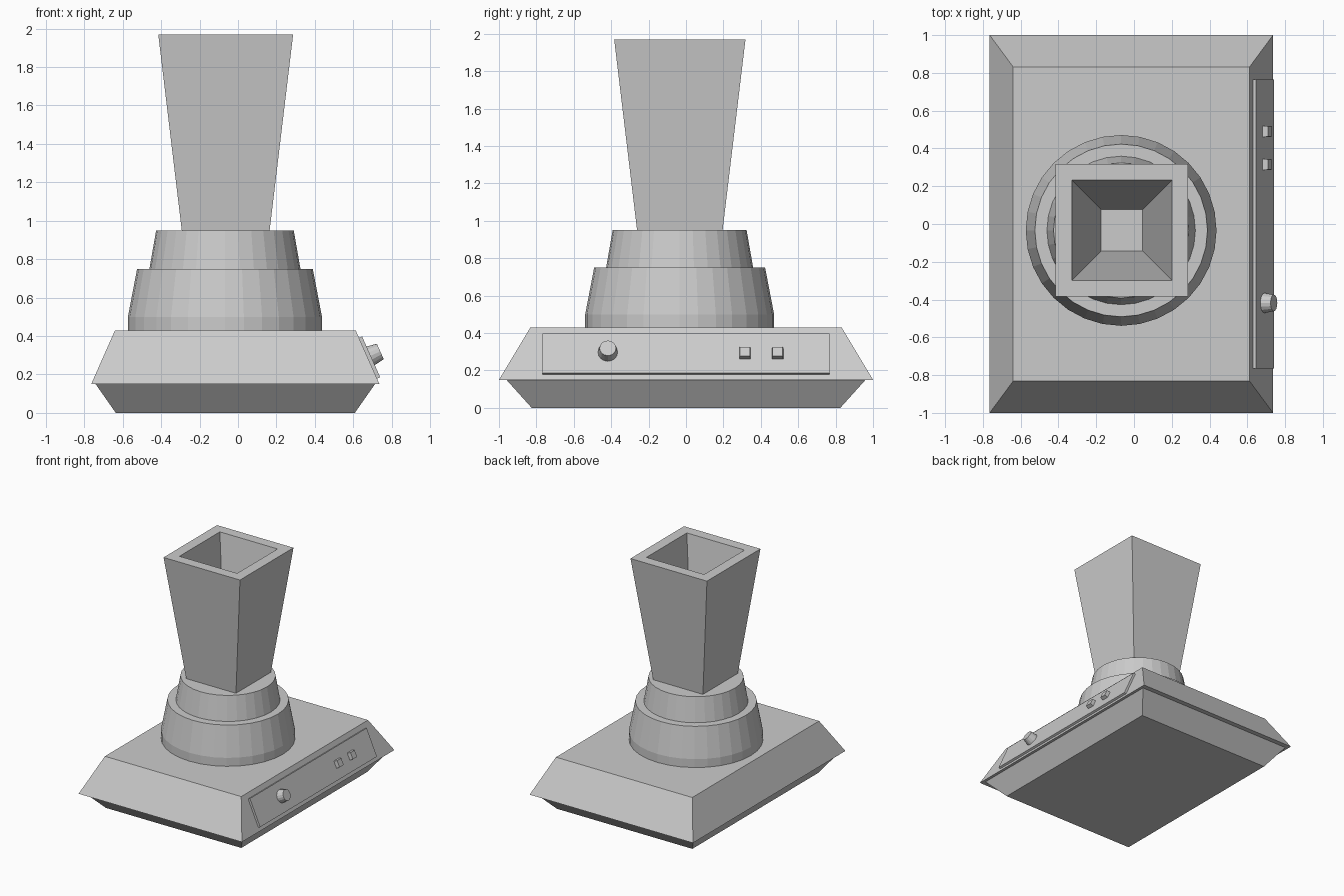
import bpy, bmesh, math
from mathutils import Matrix, Vector

if "Cube" in bpy.data.objects:
    bpy.data.objects.remove(bpy.data.objects["Cube"])


def loft(name, rings, matrix=Matrix()):
    """Skin a stack of matching rings and cap both ends."""
    bm = bmesh.new()
    loops = [[bm.verts.new(p) for p in ring] for ring in rings]
    n = len(loops[0])
    for a, b in zip(loops, loops[1:]):
        for i in range(n):
            j = (i + 1) % n
            bm.faces.new((a[i], a[j], b[j], b[i]))
    bm.faces.new(loops[0][::-1])
    bm.faces.new(loops[-1])
    bmesh.ops.recalc_face_normals(bm, faces=bm.faces)
    mesh = bpy.data.meshes.new(name)
    bm.to_mesh(mesh)
    bm.free()
    obj = bpy.data.objects.new(name, mesh)
    obj.matrix_world = matrix
    bpy.context.collection.objects.link(obj)
    return obj


def rect(hx, hy, z):
    return [(-hx, -hy, z), (hx, -hy, z), (hx, hy, z), (-hx, hy, z)]


def circle(r, z, n=32):
    return [(r * math.cos(math.tau * i / n), r * math.sin(math.tau * i / n), z)
            for i in range(n)]


# Base: narrower foot below an overhanging sloped housing
base_at = Matrix.Translation((-0.014, 0, 0))
loft("base_foot", [rect(0.622, 0.825, 0), rect(0.727, 0.96, 0.15)], base_at)
loft("base_housing", [rect(0.75, 1.0, 0.15), rect(0.626, 0.832, 0.43)], base_at)

# Stepped round collar
loft("collar",
     [circle(r, z) for r, z in ((0.505, 0.43), (0.505, 0.50), (0.457, 0.75),
                                (0.393, 0.75), (0.358, 0.95))],
     Matrix.Translation((-0.068, -0.034, 0)))

# Flared square hopper with a tapering well
loft("hopper",
     [rect(h, h, z) for h, z in ((0.228, 0.945), (0.351, 1.97),
                                 (0.265, 1.97), (0.11, 0.96))],
     Matrix.Translation((-0.064, -0.033, 0)))

# Control panel frame: local x up the slope, local y along the side, local z outward
out = Vector((0.28, 0, 0.124)).normalized()
up = Vector((-out.z, 0, out.x))
side = out.cross(up)
slope = Matrix((up, side, out)).transposed().to_4x4()
slope.translation = (0.674, 0, 0.29)


def on_panel(u, y):
    return slope @ Matrix.Translation((u, y * side.y, 0))


loft("control_panel", [rect(0.116, 0.766, -0.005), rect(0.116, 0.766, 0.018)],
     on_panel(-0.006, 0))
loft("dial_knob", [circle(0.054, 0.01, 16), circle(0.044, 0.073, 16)],
     on_panel(0, -0.418))
for i, y in enumerate((0.315, 0.49)):
    loft(f"push_button_{i + 1}", [rect(0.031, 0.031, 0.01), rect(0.027, 0.027, 0.047)],
         on_panel(-0.008, y))
